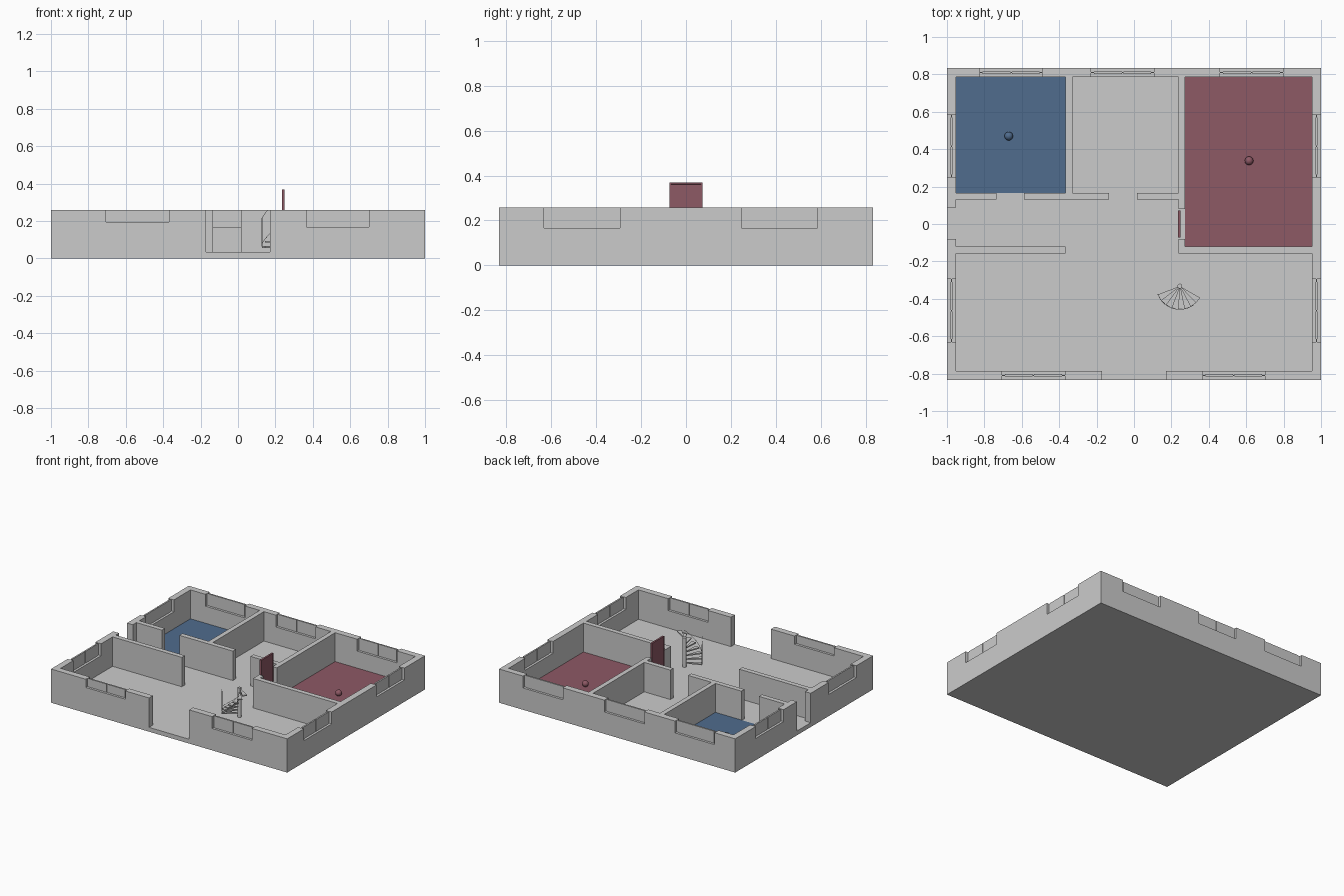
import bpy, bmesh, math
from mathutils import Vector

if "Cube" in bpy.data.objects:
    bpy.data.objects.remove(bpy.data.objects["Cube"])

X, Y, H, FLOOR, T = 1.0, 0.833, 0.258, 0.033, 0.048
XI, YI = X - T, Y - T


def make(name, bm, mat=None):
    me = bpy.data.meshes.new(name)
    bmesh.ops.recalc_face_normals(bm, faces=bm.faces)
    bm.to_mesh(me)
    bm.free()
    ob = bpy.data.objects.new(name, me)
    bpy.context.collection.objects.link(ob)
    if mat:
        me.materials.append(mat)
    return ob


def material(name, rgb):
    m = bpy.data.materials.new(name)
    m.diffuse_color = (*rgb, 1)
    m.use_nodes = True
    m.node_tree.nodes["Principled BSDF"].inputs["Base Color"].default_value = m.diffuse_color
    return m


def add_box(bm, x0, x1, y0, y1, z0, z1):
    vs = bmesh.ops.create_cube(bm, size=1)["verts"]
    for v in vs:
        v.co = Vector((x0 if v.co.x < 0 else x1,
                       y0 if v.co.y < 0 else y1,
                       z0 if v.co.z < 0 else z1))


def box(name, *dims, mat=None):
    bm = bmesh.new()
    add_box(bm, *dims)
    return make(name, bm, mat)


red = material("red", (0.27, 0.10, 0.13))
blue = material("blue", (0.08, 0.15, 0.27))

# rooms and doorways, cut down to the floor: x0, x1, y0, y1
rooms = [
    (-XI, -.366, .167, YI), (-.33, .237, .167, YI), (.273, XI, -.12, YI),
    (-XI, .237, -.12, .13), (-XI, XI, -YI, -.157), (-.366, .237, -.157, -.12),
    (-.735, -.587, .13, .167), (-.135, .015, .13, .167),
    (.237, .273, -.08, .08), (-X, -XI, -.08, .087), (-.17, .17, -Y, -YI),
]

# windows: x0, x1, y0, y1, sill height
windows = [(-.705, -.37, -Y, -YI, .195), (.365, .70, -Y, -YI, .167)]
for a, b in ((-.825, -.49), (-.23, .108), (.46, .797)):
    windows.append((a, b, YI, Y, .167))
for a, b in ((-.632, -.295), (.248, .585)):
    windows += [(-X, -XI, a, b, .167), (XI, X, a, b, .167)]

cuts = [(*r, FLOOR) for r in rooms] + windows


def height(x, y):
    if abs(x) > X or abs(y) > Y:
        return 0
    return min([c[4] for c in cuts if c[0] < x < c[1] and c[2] < y < c[3]], default=H)


# house shell: slab and walls as one stepped solid
xs = sorted({-X, X} | {v for c in cuts for v in c[:2]})
ys = sorted({-Y, Y} | {v for c in cuts for v in c[2:4]})
bm = bmesh.new()


def quad(*pts):
    bm.faces.new([bm.verts.new(p) for p in pts])


def mid(vals, i):
    ext = [vals[0] - 1] + vals + [vals[-1] + 1]
    return (ext[i + 1] + ext[i + 2]) / 2


for i in range(len(xs)):
    for j in range(len(ys)):
        h = height(mid(xs, i), mid(ys, j))
        hl = height(mid(xs, i - 1), mid(ys, j))
        hd = height(mid(xs, i), mid(ys, j - 1))
        if j + 1 < len(ys) and h != hl:
            a, b, lo, hi = ys[j], ys[j + 1], min(h, hl), max(h, hl)
            quad((xs[i], a, lo), (xs[i], b, lo), (xs[i], b, hi), (xs[i], a, hi))
        if i + 1 < len(xs) and h != hd:
            a, b, lo, hi = xs[i], xs[i + 1], min(h, hd), max(h, hd)
            quad((a, ys[j], lo), (b, ys[j], lo), (b, ys[j], hi), (a, ys[j], hi))
        if i + 1 < len(xs) and j + 1 < len(ys):
            for z in (0, h):
                quad((xs[i], ys[j], z), (xs[i + 1], ys[j], z),
                     (xs[i + 1], ys[j + 1], z), (xs[i], ys[j + 1], z))
bmesh.ops.remove_doubles(bm, verts=bm.verts, dist=1e-5)
bmesh.ops.recalc_face_normals(bm, faces=bm.faces)
bmesh.ops.dissolve_limit(bm, angle_limit=0.01, verts=bm.verts, edges=bm.edges)
make("house_shell", bm)

# window panes: a thin backing sheet with two thicker panes
for n, (x0, x1, y0, y1, z) in enumerate(windows):
    bm = bmesh.new()
    along_x = x1 - x0 > y1 - y0
    a, b = (x0, x1) if along_x else (y0, y1)
    c = (y0 + y1) / 2 if along_x else (x0 + x1) / 2
    m = (a + b) / 2
    for p, q, t in ((a, b, .003), (a + .016, m - .004, .006), (m + .004, b - .016, .006)):
        if along_x:
            add_box(bm, p, q, c - t, c + t, z, H)
        else:
            add_box(bm, c - t, c + t, p, q, z, H)
    make(f"window_{n + 1}", bm)

# coloured room floors
box("blue_floor", -XI, -.366, .167, YI, FLOOR, FLOOR + .004, mat=blue)
box("red_floor", .273, XI, -.12, YI, FLOOR, FLOOR + .004, mat=red)

# room marker balls
for name, x, y, mat in (("blue_ball", -.67, .47, blue), ("red_ball", .615, .338, red)):
    bm = bmesh.new()
    bmesh.ops.create_uvsphere(bm, u_segments=24, v_segments=12, radius=.023)
    bmesh.ops.translate(bm, verts=bm.verts, vec=(x, y, FLOOR + .027))
    for f in bm.faces:
        f.smooth = True
    make(name, bm, mat)

# red door with recessed panels on both sides
bm = bmesh.new()
add_box(bm, .235, .249, -.073, .073, FLOOR, .368)
bm.normal_update()
sides = [f for f in bm.faces if abs(f.normal.x) > .9]
bmesh.ops.inset_individual(bm, faces=sides, thickness=.009, depth=0)
bmesh.ops.inset_individual(bm, faces=sides, thickness=.001, depth=-.003)
make("red_door", bm, red)

# spiral stair
CX, CY, R, STEPS = .245, -.332, .125, 8
A0, DA, RISE = math.radians(201), math.radians(129 / STEPS), .027


def polar(r, a, z):
    return (CX + r * math.cos(a), CY + r * math.sin(a), z)


bm = bmesh.new()
bmesh.ops.create_cone(bm, cap_ends=True, segments=16, radius1=.013, radius2=.013, depth=H - FLOOR)
bmesh.ops.translate(bm, verts=bm.verts, vec=(CX, CY, (H + FLOOR) / 2))
make("stair_post", bm)

bm = bmesh.new()
for i in range(STEPS):
    a, z = A0 + i * DA, .057 + i * RISE
    flat = [(.01, a), (R, a), (R, a + DA), (.01, a + DA)]
    lo = [bm.verts.new(polar(r, t, z)) for r, t in flat]
    hi = [bm.verts.new(polar(r, t, z + .009)) for r, t in flat]
    bm.faces.new(lo)
    bm.faces.new(hi)
    for k in range(4):
        n = (k + 1) % 4
        bm.faces.new((lo[k], lo[n], hi[n], hi[k]))
make("stair_treads", bm)


# thin stair rails following the rise, stopped at the wall top
def rail(name, z0):
    cu = bpy.data.curves.new(name, "CURVE")
    cu.dimensions = "3D"
    cu.bevel_depth, cu.bevel_resolution = .0015, 0
    pts = []
    for k in range(STEPS * 2 + 1):
        z = z0 + k * RISE / 2
        if z <= H:
            pts.append(polar(R, A0 + k * DA / 2, z))
    sp = cu.splines.new("POLY")
    sp.points.add(len(pts) - 1)
    for p, co in zip(sp.points, pts):
        p.co = (*co, 1)
    bpy.context.collection.objects.link(bpy.data.objects.new(name, cu))


rail("stair_handrail", .215)
rail("stair_stringer", .078)
px, py, _ = polar(R, A0, 0)
box("stair_newel", px - .0015, px + .0015, py - .0015, py + .0015, .063, .217)
